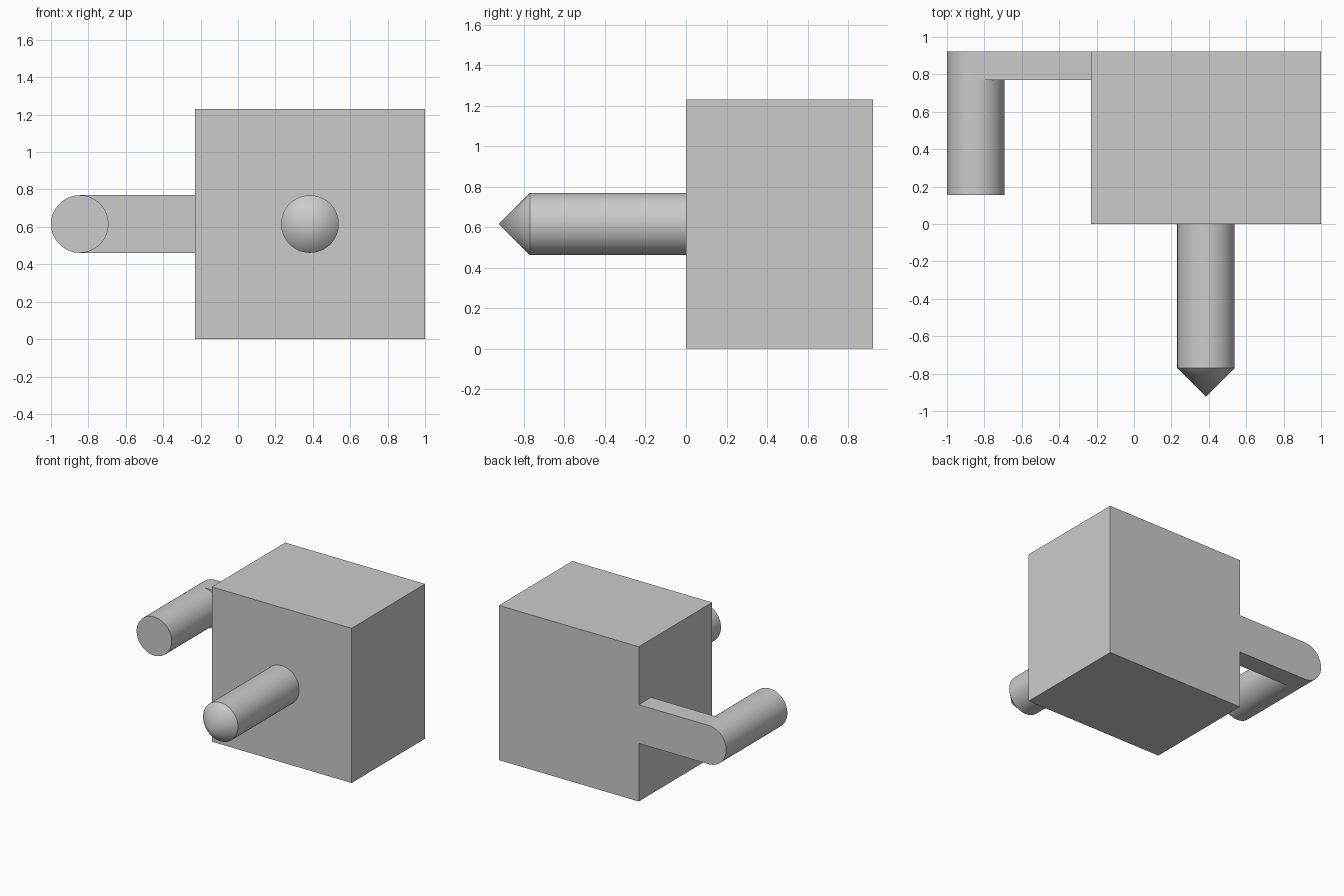
import bpy
import bmesh
from math import cos, sin, pi, radians

cube = bpy.data.objects.get("Cube")
if cube:
    bpy.data.objects.remove(cube, do_unlink=True)

U = 2 / 13          # design module
MID_Z = 4 * U       # shared height of pin, arm and handle
SEGMENTS = 64

grey = bpy.data.materials.new("plain_grey")
grey.use_nodes = True
colour = (0.6, 0.6, 0.6, 1)
grey.diffuse_color = colour
grey.node_tree.nodes["Principled BSDF"].inputs["Base Color"].default_value = colour


def finish(name, bm):
    bmesh.ops.recalc_face_normals(bm, faces=bm.faces)
    mesh = bpy.data.meshes.new(name)
    bm.to_mesh(mesh)
    bm.free()
    obj = bpy.data.objects.new(name, mesh)
    bpy.context.collection.objects.link(obj)
    mesh.materials.append(grey)
    bpy.ops.object.select_all(action='DESELECT')
    obj.select_set(True)
    bpy.context.view_layer.objects.active = obj
    bpy.ops.object.shade_smooth_by_angle(angle=radians(30))
    return obj


def arc(x, y, start, end, steps):
    """Points on a circle of one module radius, facing the y axis."""
    angles = [start + (end - start) * i / steps for i in range(steps + 1)]
    return [(x + U * cos(a), y, MID_Z + U * sin(a)) for a in angles]


def extrude_profile(name, points, depth):
    """Extrude a closed profile along y into a solid."""
    bm = bmesh.new()
    face = bm.faces.new([bm.verts.new(p) for p in points])
    result = bmesh.ops.extrude_face_region(bm, geom=[face], use_keep_orig=True)
    moved = [v for v in result["geom"] if isinstance(v, bmesh.types.BMVert)]
    bmesh.ops.translate(bm, verts=moved, vec=(0, depth, 0))
    return finish(name, bm)


# Main block
x0, x1 = -1.5 * U, 6.5 * U
extrude_profile("body_block", [(x0, 0, 0), (x1, 0, 0), (x1, 0, 8 * U), (x0, 0, 8 * U)], 6 * U)

# Pointed pin on the front of the block
bm = bmesh.new()
rings = [[bm.verts.new(p) for p in arc(2.5 * U, y, 0, 2 * pi, SEGMENTS)[:-1]]
         for y in (0, -5 * U)]
tip = bm.verts.new((2.5 * U, -6 * U, MID_Z))
for i in range(SEGMENTS):
    j = (i + 1) % SEGMENTS
    bm.faces.new((rings[0][i], rings[0][j], rings[1][j], rings[1][i]))
    bm.faces.new((rings[1][i], rings[1][j], tip))
finish("front_pin", bm)

# Flat crank arm with a rounded outer end
arm_end = arc(-5.5 * U, 5 * U, pi / 2, 3 * pi / 2, SEGMENTS // 2)
extrude_profile("crank_arm", arm_end + [(x0, 5 * U, MID_Z - U), (x0, 5 * U, MID_Z + U)], U)

# Round crank handle reaching forward from the arm
extrude_profile("crank_handle", arc(-5.5 * U, U, 0, 2 * pi, SEGMENTS)[:-1], 4 * U)
